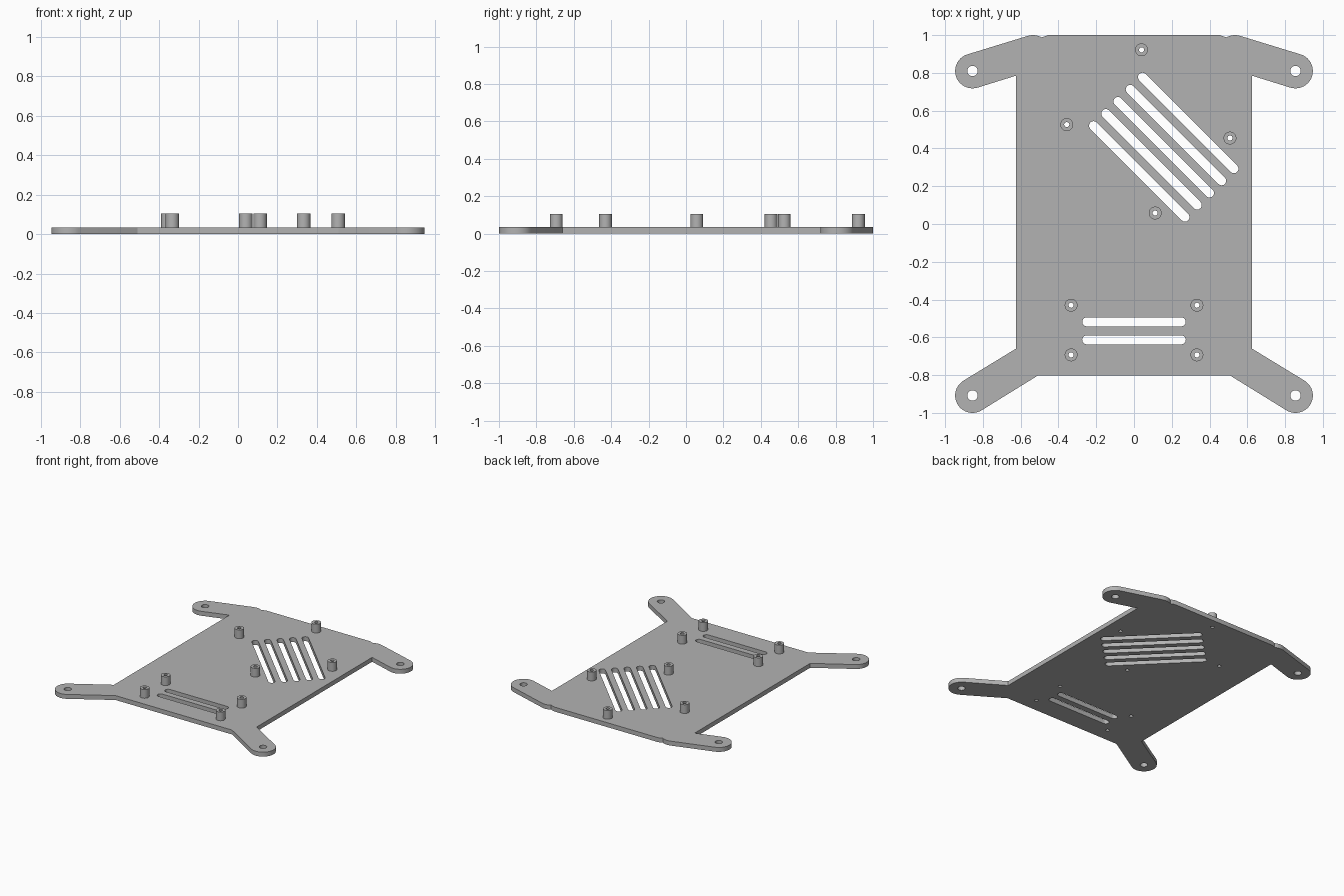
import bpy, bmesh
from math import cos, sin, pi, radians
from mathutils import Vector

if "Cube" in bpy.data.objects:
    bpy.data.objects.remove(bpy.data.objects["Cube"], do_unlink=True)

PLATE_TOP, POST_TOP = 0.035, 0.104
EAR_R, EAR_HOLE = 0.092, 0.027
POST_R, POST_HOLE = 0.034, 0.0135
SLOT_R = 0.024

grey = bpy.data.materials.new("plain grey")
grey.use_nodes = True
colour = (0.45, 0.45, 0.45, 1)
grey.diffuse_color = colour
grey.node_tree.nodes["Principled BSDF"].inputs["Base Color"].default_value = colour


def arc(x, y, r, start, end, steps=20):
    angles = [radians(start + (end - start) * i / steps) for i in range(steps + 1)]
    return [(x + r * cos(a), y + r * sin(a)) for a in angles]


def circle(x, y, r, steps=32):
    return arc(x, y, r, 0, 360, steps)[:-1]


def slot(x1, y1, x2, y2):
    a = Vector((x2 - x1, y2 - y1)).angle_signed(Vector((1, 0))) * 180 / pi
    return (arc(x2, y2, SLOT_R, a - 90, a + 90, 12)
            + arc(x1, y1, SLOT_R, a + 90, a + 270, 12))


def extruded_profile(name, loops, z, height):
    """Fill an outline with holes, then extrude it upwards."""
    bm = bmesh.new()
    for loop in loops:
        verts = [bm.verts.new((x, y, z)) for x, y in loop]
        for a, b in zip(verts, verts[1:] + verts[:1]):
            bm.edges.new((a, b))
    bmesh.ops.triangle_fill(bm, edges=bm.edges[:], use_beauty=True)
    region = bmesh.ops.extrude_face_region(bm, geom=bm.faces[:], use_keep_orig=True)
    top = [g for g in region["geom"] if isinstance(g, bmesh.types.BMVert)]
    bmesh.ops.translate(bm, verts=top, vec=(0, 0, height))
    bmesh.ops.recalc_face_normals(bm, faces=bm.faces[:])
    mesh = bpy.data.meshes.new(name)
    bm.to_mesh(mesh)
    bm.free()
    mesh.materials.append(grey)
    obj = bpy.data.objects.new(name, mesh)
    bpy.context.collection.objects.link(obj)
    bpy.ops.object.select_all(action="DESELECT")
    obj.select_set(True)
    bpy.context.view_layer.objects.active = obj
    bpy.ops.object.shade_smooth_by_angle(angle=radians(30))


# Plate outline: left half from front to back, mirrored to the right
front_ear, back_ear = (0.855, -0.908), (0.855, 0.81)
half = ([(0.51, -0.803)]
        + arc(*front_ear, EAR_R, -121, 59)
        + [(0.625, -0.66), (0.625, 0.785)]
        + arc(*back_ear, EAR_R, -107.5, 72.5)
        + arc(0.535, 0.908, EAR_R, 72.5, 120, 8)
        + [(0.455, 1.0)])
outline = half + [(-x, y) for x, y in reversed(half)]

# Mounting posts
posts = [(0.04, 0.922), (-0.356, 0.526), (0.508, 0.455), (0.112, 0.058)]
posts += [(sx * 0.333, y) for sx in (-1, 1) for y in (-0.43, -0.693)]

# Holes and ventilation slots
holes = [circle(sx * x, y, EAR_HOLE) for sx in (-1, 1) for x, y in (front_ear, back_ear)]
holes += [circle(x, y, POST_HOLE) for x, y in posts]
holes += [slot(-0.25, y, 0.25, y) for y in (-0.518, -0.613)]
for i in range(5):
    x, y = 0.045 - 0.0648 * i, 0.777 - 0.0642 * i
    holes.append(slot(x, y, x + 0.484, y - 0.484))

extruded_profile("base_plate", [outline] + holes, 0, PLATE_TOP)
for i, (x, y) in enumerate(posts):
    extruded_profile(f"mounting_post_{i + 1}", [circle(x, y, POST_R), circle(x, y, POST_HOLE)],
                     PLATE_TOP, POST_TOP - PLATE_TOP)
